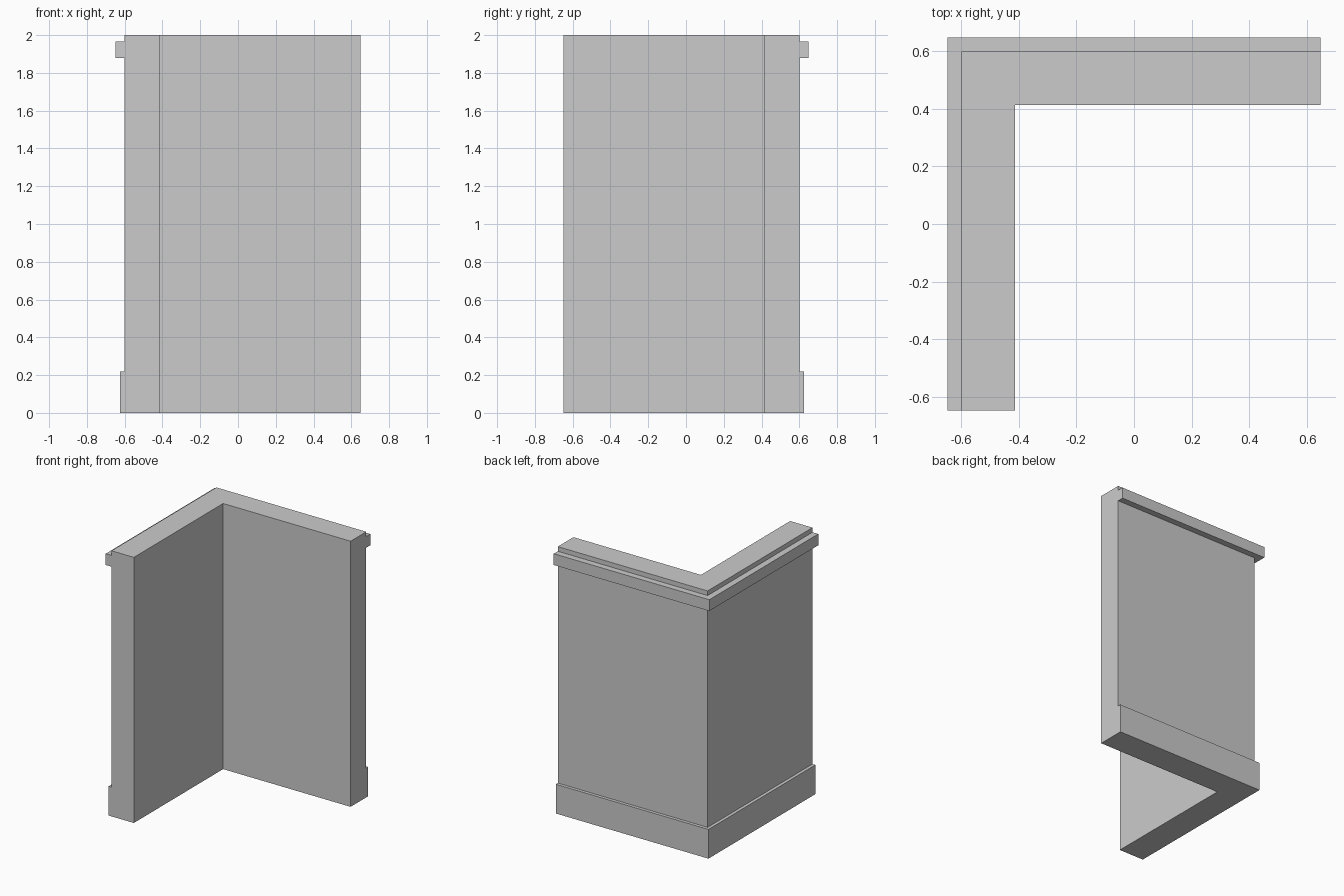
import bpy, bmesh

if "Cube" in bpy.data.objects:
    bpy.data.objects.remove(bpy.data.objects["Cube"])

HALF = 0.648    # half of the footprint
FACE = 0.60     # distance of the outer wall face from the centre

grey = bpy.data.materials.new("plain_grey")
grey.diffuse_color = (0.6, 0.6, 0.6, 1)
grey.use_nodes = True
grey.node_tree.nodes["Principled BSDF"].inputs["Base Color"].default_value = grey.diffuse_color

# Wall cross-section: (outward offset from the wall face, height)
profile = [
    (-0.186, 0), (0.024, 0), (0.024, 0.22), (0, 0.22),              # baseboard
    (0, 1.88), (0.048, 1.88), (0.048, 1.965), (0, 1.965),           # cornice
    (0, 2), (-0.186, 2),                                            # top
]

# Sweep the section along the L: left arm end, mitred corner, back arm end
bm = bmesh.new()
rings = [
    [bm.verts.new((-FACE - d, -HALF, z)) for d, z in profile],
    [bm.verts.new((-FACE - d, FACE + d, z)) for d, z in profile],
    [bm.verts.new((HALF, FACE + d, z)) for d, z in profile],
]
n = len(profile)
for a, b in zip(rings, rings[1:]):
    for i in range(n):
        j = (i + 1) % n
        bm.faces.new((a[i], a[j], b[j], b[i]))

# End caps
bm.faces.new(rings[0])
bm.faces.new(rings[-1][::-1])
bmesh.ops.recalc_face_normals(bm, faces=bm.faces[:])

mesh = bpy.data.meshes.new("corner_wall")
bm.to_mesh(mesh)
bm.free()
mesh.materials.append(grey)
wall = bpy.data.objects.new("corner_wall", mesh)
bpy.context.collection.objects.link(wall)
